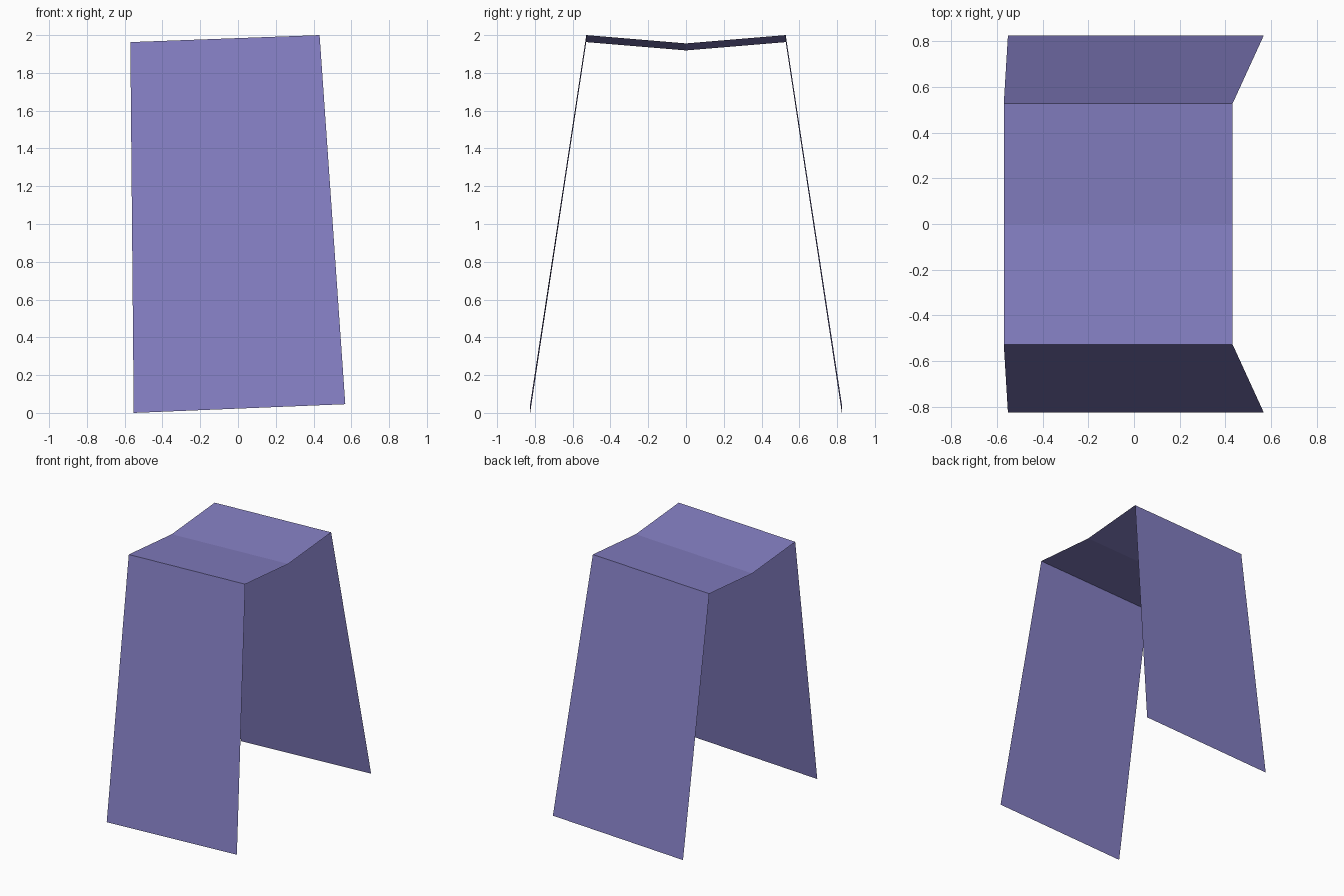
import bpy

if "Cube" in bpy.data.objects:
    bpy.data.objects.remove(bpy.data.objects["Cube"])

# One flat colour for the folded sheet
violet = bpy.data.materials.new("muted_violet")
violet.diffuse_color = (0.23, 0.21, 0.54, 1)
violet.use_nodes = True
violet.node_tree.nodes["Principled BSDF"].inputs["Base Color"].default_value = violet.diffuse_color


def sheet(name, sections):
    """Join cross-lines, each (y, left x, left z, right x, right z), into a thin sheet."""
    verts = []
    for y, lx, lz, rx, rz in sections:
        verts += [(lx, y, lz), (rx, y, rz)]
    faces = [(2 * i, 2 * i + 1, 2 * i + 3, 2 * i + 2) for i in range(len(sections) - 1)]
    mesh = bpy.data.meshes.new(name)
    mesh.from_pydata(verts, [], faces)
    mesh.materials.append(violet)
    obj = bpy.data.objects.new(name, mesh)
    bpy.context.collection.objects.link(obj)
    return obj


def top_edge(side):
    return (side * 0.528, -0.57, 1.963, 0.432, 2.0)


def foot_edge(side):
    return (side * 0.825, -0.552, 0.0, 0.568, 0.046)


# Seat with a shallow valley fold across the middle
sheet("seat", [top_edge(-1), (0, -0.57, 1.919, 0.432, 1.956), top_edge(1)])

# Splayed panel legs, front and back
sheet("front_leg", [foot_edge(-1), top_edge(-1)])
sheet("back_leg", [top_edge(1), foot_edge(1)])
